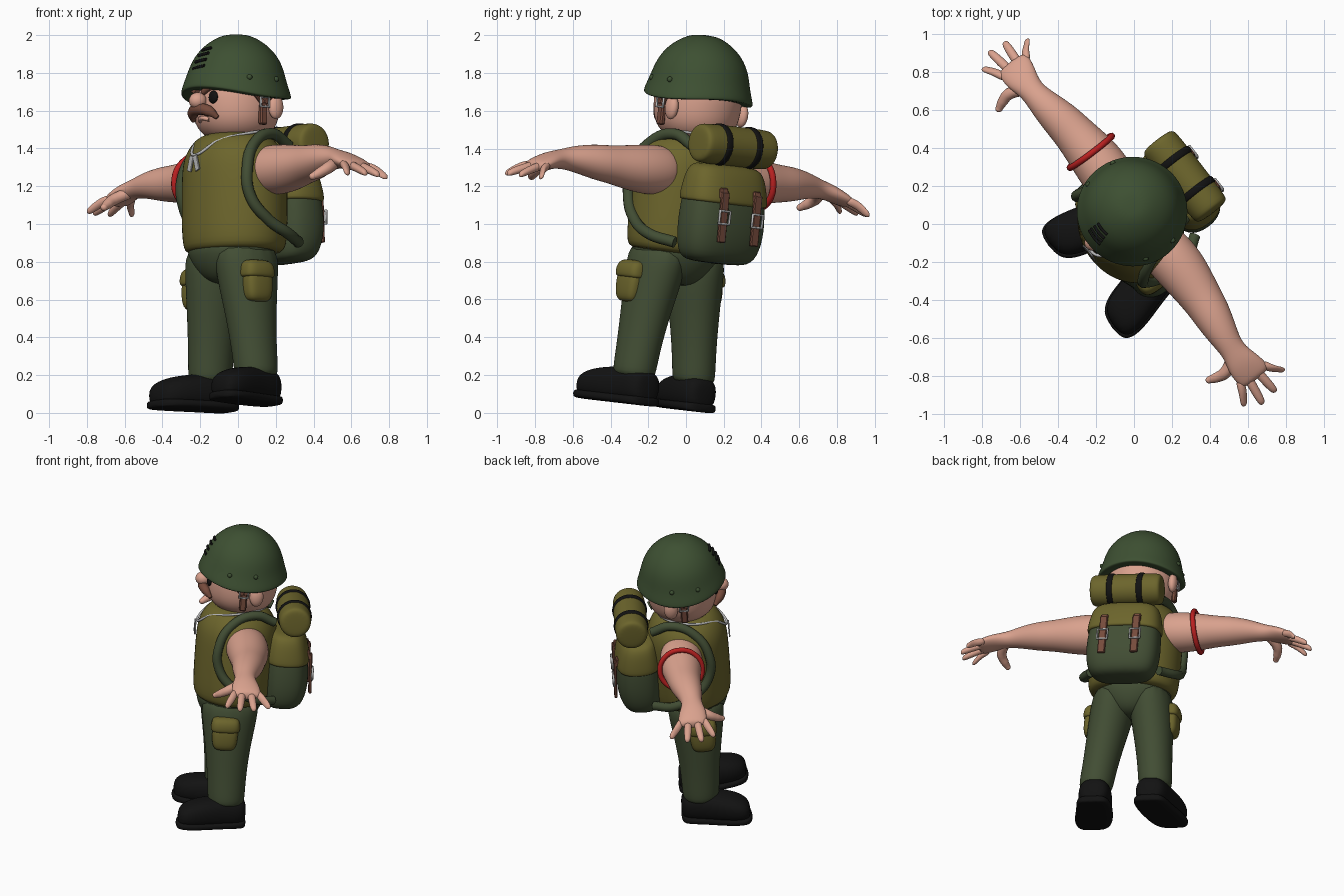
import bpy, bmesh, math
from mathutils import Matrix, Vector

if "Cube" in bpy.data.objects:
    bpy.data.objects.remove(bpy.data.objects["Cube"])

# Whole figure is turned and leans slightly
POSE = (Matrix.Translation((-0.01, -0.125, 0.025)) @ Matrix.Rotation(-0.115, 4, 'X')
        @ Matrix.Rotation(math.radians(-52.4), 4, 'Z'))


def material(name, rgb):
    m = bpy.data.materials.new(name)
    m.use_nodes = True
    m.diffuse_color = (*rgb, 1)
    bsdf = next(n for n in m.node_tree.nodes if n.type == 'BSDF_PRINCIPLED')
    bsdf.inputs["Base Color"].default_value = (*rgb, 1)
    bsdf.inputs["Roughness"].default_value = 0.8
    return m


HELMET = material("helmet green", (.047, .08, .032))
GREEN = material("cloth green", (.054, .075, .034))
OLIVE = material("olive", (.15, .13, .025))
SKIN = material("skin", (.70, .36, .27))
BLACK = material("black", (.006, .006, .006))
BROWN = material("leather brown", (.18, .07, .045))
RED = material("red", (.5, .015, .015))
METAL = material("metal grey", (.48, .48, .48))


def add(name, data, mat):
    ob = bpy.data.objects.new(name, data)
    bpy.context.collection.objects.link(ob)
    data.materials.append(mat)
    ob.matrix_world = POSE
    return ob


def from_bmesh(name, bm, mat, smooth=True):
    bmesh.ops.recalc_face_normals(bm, faces=bm.faces)
    for f in bm.faces:
        f.smooth = smooth
    me = bpy.data.meshes.new(name)
    bm.to_mesh(me)
    bm.free()
    return add(name, me, mat)


def loft(name, axis, rows, mat, power=2, side=1, n=16):
    """Rounded skin over rows of (x, y, z, radius, radius) rings square to an axis."""
    u, v = {'X': (1, 2), 'Y': (0, 2), 'Z': (0, 1)}[axis]
    bm = bmesh.new()
    rings = []
    for x, y, z, ru, rv in rows:
        ring = []
        for i in range(n):
            a = math.tau * i / n
            c, s = math.cos(a), math.sin(a)
            p = Vector((x, y, z))
            p[u] += 1.025 * ru * math.copysign(abs(c) ** (2 / power), c)
            p[v] += 1.025 * rv * math.copysign(abs(s) ** (2 / power), s)
            p.x *= side
            ring.append(bm.verts.new(p))
        rings.append(ring)
    for a, b in zip(rings, rings[1:]):
        for i in range(n):
            bm.faces.new((a[i], a[(i + 1) % n], b[(i + 1) % n], b[i]))
    bm.faces.new(rings[0])
    bm.faces.new(rings[-1])
    ob = from_bmesh(name, bm, mat)
    ob.modifiers.new("round", 'SUBSURF').levels = 2
    ob.modifiers["round"].render_levels = 2
    return ob


def ball(name, loc, size, mat):
    bm = bmesh.new()
    bmesh.ops.create_uvsphere(bm, u_segments=20, v_segments=12, radius=1,
                              matrix=Matrix.Translation(loc) @ Matrix.Diagonal((*size, 1)))
    return from_bmesh(name, bm, mat)


def box(name, loc, size, mat, turn=0, axis='X'):
    bm = bmesh.new()
    bmesh.ops.create_cube(bm, size=1, matrix=Matrix.Translation(loc)
                          @ Matrix.Rotation(turn, 4, axis) @ Matrix.Diagonal((*size, 1)))
    ob = from_bmesh(name, bm, mat, False)
    ob.modifiers.new("edge", 'BEVEL').width = min(size) * .25
    return ob


def tube(name, pts, r, mat, side=1, closed=False, handle='AUTO'):
    """Round tube; a fourth value in a point scales its thickness."""
    cu = bpy.data.curves.new(name, 'CURVE')
    cu.dimensions = '3D'
    cu.bevel_depth, cu.bevel_resolution, cu.resolution_u = r, 3, 8
    cu.use_fill_caps = True
    sp = cu.splines.new('BEZIER')
    sp.bezier_points.add(len(pts) - 1)
    for bp, p in zip(sp.bezier_points, pts):
        bp.co = (p[0] * side, p[1], p[2])
        bp.radius = p[3] if len(p) > 3 else 1
        bp.handle_left_type = bp.handle_right_type = handle
    sp.use_cyclic_u = closed
    return add(name, cu, mat)


# Torso and hips
loft("vest", 'Z', [(0, -.01, z, a, b) for z, a, b in (
    (.82, .25, .22), (.84, .3, .26), (1, .305, .265), (1.2, .305, .265),
    (1.33, .295, .26), (1.42, .24, .21), (1.47, .15, .14))], OLIVE)
loft("hips", 'Z', [(0, -.03, z, a, b) for z, a, b in (
    (.65, .06, .1), (.7, .17, .17), (.8, .255, .22), (.9, .27, .22))], GREEN)

# Head and face
loft("head", 'Z', [(0, 0, z, r, r) for z, r in (
    (1.42, .08), (1.44, .16), (1.51, .222), (1.62, .237), (1.78, .23))], SKIN)
ball("nose", (0, -.255, 1.62), (.045, .05, .045), SKIN)
tube("moustache", [(-.105, -.205, 1.525, .4), (-.07, -.235, 1.56, 1), (0, -.255, 1.575, 1.05),
                   (.07, -.235, 1.56, 1), (.105, -.205, 1.525, .4)], .03, BROWN)
tube("lower_lip", [(-.04, -.21, 1.52), (0, -.228, 1.53), (.04, -.21, 1.52)], .012, SKIN)

# Helmet with a flared, dipping brim


def helmet_radius(z):
    return .26 * math.sqrt(1 - ((z - 1.72) / .275) ** 2)


shell = [(0, 0, z, r, r) for z, r in ((1.645, .27), (1.65, .29), (1.68, .283), (1.73, .265))]
shell += [(0, 0, z, helmet_radius(z), helmet_radius(z)) for z in (1.8, 1.86, 1.92, 1.97, 1.99)]
helmet = loft("helmet", 'Z', shell, HELMET, n=24)
for v in helmet.data.vertices:
    if v.co.z < 1.75:
        v.co.z += .025 - .5 * v.co.x ** 2 - .05 * v.co.y
for z in (1.8, 1.835, 1.87, 1.9):
    r = helmet_radius(z) + .004
    arc = [math.radians(a) for a in (-11, 0, 11)]
    tube("tally_mark", [(r * math.sin(a), -r * math.cos(a), z + .02 * a) for a in arc], .008, BLACK)

# Left and right parts
for s, word in ((1, "left"), (-1, "right")):
    ball(word + "_eye", (s * .085, -.218, 1.635), (.034, .016, .034), BLACK)
    tube(word + "_eyebrow", [(.025, -.24, 1.665), (.08, -.228, 1.69), (.13, -.2, 1.695, .5)],
         .017, BROWN, s)
    ball(word + "_ear", (s * .235, .085, 1.59), (.03, .045, .065), SKIN)
    for y, z in ((-.1, 1.735), (.07, 1.735)):
        ball(word + "_rivet", (s * math.sqrt(.266 ** 2 - y * y), y, z), (.015, .015, .015), HELMET)

    # Chin strap
    box(word + "_strap_front", (s * .238, -.045, 1.645), (.02, .03, .12), BROWN, .8)
    box(word + "_strap_back", (s * .238, .045, 1.645), (.02, .03, .12), BROWN, -.8)
    box(word + "_strap_low", (s * .232, 0, 1.55), (.03, .045, .12), BROWN)
    tube(word + "_strap_buckle", [(.25, y, z) for y, z in (
        (-.028, 1.585), (.028, 1.585), (.028, 1.635), (-.028, 1.635))], .007, METAL, s, True, 'VECTOR')

    # Arm, palm, fingers and thumb
    loft(word + "_arm", 'X', [
        (.16, .04, 1.25, .11, .1), (.22, .04, 1.25, .14, .135), (.38, .05, 1.245, .135, .13),
        (.55, .04, 1.25, .108, .1), (.65, .03, 1.255, .103, .095), (.78, .01, 1.26, .08, .07),
        (.87, 0, 1.25, .06, .05), (.95, 0, 1.235, .088, .046), (1.03, .01, 1.205, .095, .036),
        (1.06, .01, 1.195, .075, .025)], SKIN, side=s)
    for y0, y1, tip in ((-.065, -.115, 1.13), (-.02, -.038, 1.18), (.035, .05, 1.17), (.08, .145, 1.11)):
        loft(word + "_finger", 'X', [
            (1.0, y0, 1.205, .024, .024), (1.06, (y0 * 2 + y1) / 3, 1.19, .026, .025),
            (tip - .02, y1, 1.15, .023, .022), (tip, y1 * 1.05, 1.14, .012, .012)],
            SKIN, side=s, n=10)
    tube(word + "_thumb", [(.9, -.03, 1.225), (.93, -.1, 1.19), (.92, -.15, 1.16, .85),
                           (.905, -.185, 1.14, .6)], .032, SKIN, s)
    ball(word + "_thumb_tip", (s * .905, -.185, 1.14), (.019, .02, .019), SKIN)

    # Trouser leg and thigh pocket
    loft(word + "_leg", 'Z', [
        (.125, -.03, .88, .13, .19), (.13, -.03, .72, .145, .18), (.16, -.03, .52, .128, .145),
        (.185, -.025, .32, .113, .125), (.2, -.02, .18, .112, .12), (.2, -.02, .14, .1, .11)],
        GREEN, side=s)
    loft(word + "_pocket", 'Z', [
        (.26, -.06, .535, .03, .05), (.265, -.06, .56, .052, .078), (.265, -.06, .64, .054, .085),
        (.26, -.06, .72, .05, .08)], OLIVE, 3, s)
    loft(word + "_pocket_flap", 'Z', [
        (.26, -.06, .665, .05, .085), (.262, -.06, .675, .064, .096), (.262, -.06, .73, .062, .092),
        (.25, -.06, .765, .045, .075)], OLIVE, 3, s)

    # Boot and sole
    boot = [(.19, .115, .09, .055, .06), (.19, .085, .1, .1, .09), (.2, -.03, .1, .112, .1),
            (.235, -.16, .095, .12, .092), (.26, -.27, .085, .115, .08), (.275, -.335, .07, .07, .05)]
    loft(word + "_boot", 'Y', boot, BLACK, 2.5, s)
    loft(word + "_sole", 'Y', [(x, y * 1.03, .024, a + .008, .024) for x, y, z, a, b in boot],
         BLACK, 4, s)

    # Shoulder strap, pack strap and buckle
    tube(word + "_shoulder_strap", [
        (.17, .22, 1.4), (.2, .09, 1.45), (.24, -.06, 1.39), (.28, -.14, 1.25), (.29, -.13, 1.1),
        (.31, -.03, .98), (.31, .11, .91), (.23, .24, .88)], .03, GREEN, s)
    box(word + "_pack_strap", (s * .11, .478, 1.04), (.05, .02, .27), BROWN, .04)
    box(word + "_pack_strap_top", (s * .11, .46, 1.165), (.05, .03, .06), BROWN, .3)
    tube(word + "_pack_buckle", [(.11 + x, .49, 1.04 + z) for x, z in (
        (-.034, -.034), (.034, -.034), (.034, .034), (-.034, .034))], .008, METAL, s, True, 'VECTOR')

    # Bedroll band
    loft(word + "_roll_band", 'X', [(.1 + x, .35, 1.42, r, r) for x, r in (
        (-.022, .1), (-.02, .114), (.02, .114), (.022, .1))], BLACK, side=s)

# Backpack, lid and bedroll
loft("backpack", 'Z', [(0, y, z, a, b) for y, z, a, b in (
    (.3, .79, .15, .08), (.315, .82, .22, .13), (.325, .95, .247, .15),
    (.32, 1.1, .24, .145), (.31, 1.25, .22, .12))], GREEN, 2.8)
loft("backpack_lid", 'Z', [(0, y, z, a, b) for y, z, a, b in (
    (.32, 1.11, .235, .14), (.32, 1.115, .25, .157), (.315, 1.2, .24, .145),
    (.31, 1.29, .22, .12), (.3, 1.325, .17, .08))], OLIVE, 2.8)
loft("bedroll", 'X', [(x, .35, 1.42, r, r) for x, r in (
    (-.24, .07), (-.23, .1), (-.19, .107), (.19, .107), (.23, .1), (.24, .07))], OLIVE)

# Red arm band
tube("arm_band", [(-.42 + .02 * math.sin(a), .05 + .138 * math.cos(a), 1.247 + .135 * math.sin(a))
                  for a in (math.tau * i / 8 for i in range(8))], .017, RED, closed=True)

# Neck chain and tags
tube("neck_chain", [(0, .17, 1.465), (.17, .08, 1.465), (.19, -.06, 1.445), (.1, -.2, 1.4),
                    (0, -.275, 1.33), (-.1, -.2, 1.4), (-.19, -.06, 1.445), (-.17, .08, 1.465)],
     .008, METAL, closed=True)
for x, turn in ((-.025, .3), (.025, -.3)):
    box("neck_tag", (x, -.285, 1.285), (.035, .009, .085), METAL, turn, 'Y')
